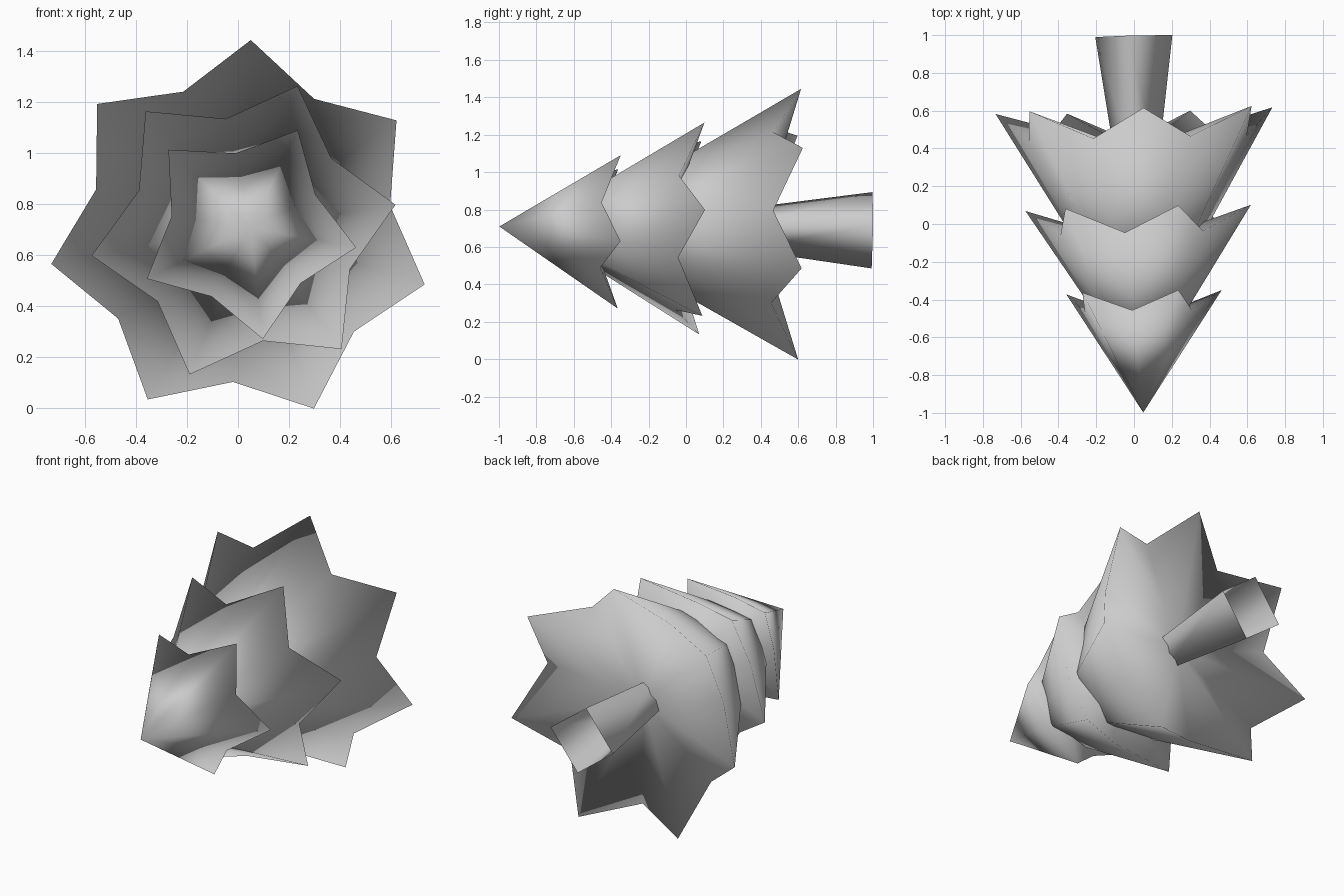
import bpy, bmesh
from math import cos, sin, pi, radians

cube = bpy.data.objects.get("Cube")
if cube:
    bpy.data.objects.remove(cube, do_unlink=True)

mat = bpy.data.materials.new("plain grey")
mat.use_nodes = True
GREY = (0.6, 0.6, 0.6, 1)
mat.diffuse_color = GREY
mat.node_tree.nodes["Principled BSDF"].inputs["Base Color"].default_value = GREY


def place(y, r=0.0, a=0.0):
    """Point at distance y along the slightly tilted tree axis, polar (r, a) around it."""
    x, z = r * cos(a), r * sin(a)
    return (0.024 + x - 0.025 * y, y + 0.025 * x + 0.015 * z, 0.699 + z - 0.01 * y)


def finish(name, bm):
    bmesh.ops.recalc_face_normals(bm, faces=bm.faces)
    for f in bm.faces:
        f.smooth = True
    mesh = bpy.data.meshes.new(name)
    bm.to_mesh(mesh)
    bm.free()
    mesh.materials.append(mat)
    bpy.context.collection.objects.link(bpy.data.objects.new(name, mesh))


def fan(bm, centre, ring):
    for i, v in enumerate(ring):
        bm.faces.new((centre, v, ring[(i + 1) % len(ring)]))


def star_tier(name, points, phase, apex, tip, notch, hollow):
    """Cone on a star-shaped rim with a hollowed underside; tip and notch are (y, radius)."""
    bm = bmesh.new()
    rim = []
    for i in range(points * 2):
        y, r = notch if i % 2 else tip
        rim.append(bm.verts.new(place(y, r, radians(phase) + i * pi / points)))
    for y in (apex, hollow):
        fan(bm, bm.verts.new(place(y)), rim)
    finish(name, bm)


star_tier("lower_branches", 7, -16, -0.65, (0.603, 0.753), (0.45, 0.593), 0.385)
star_tier("middle_branches", 6, 9.5, -0.84, (0.085, 0.605), (-0.05, 0.442), -0.11)
star_tier("top_branches", 5, -9.5, -0.998, (-0.36, 0.437), (-0.46, 0.3), -0.52)

# open four-sided trunk flaring towards its foot
bm = bmesh.new()
top, foot = [[bm.verts.new(place(y, r, radians(8) + i * pi / 2)) for i in range(4)]
             for y, r in ((0.3, 0.11), (0.995, 0.206))]
for i in range(4):
    j = (i + 1) % 4
    bm.faces.new((top[i], top[j], foot[j], foot[i]))
finish("trunk", bm)
